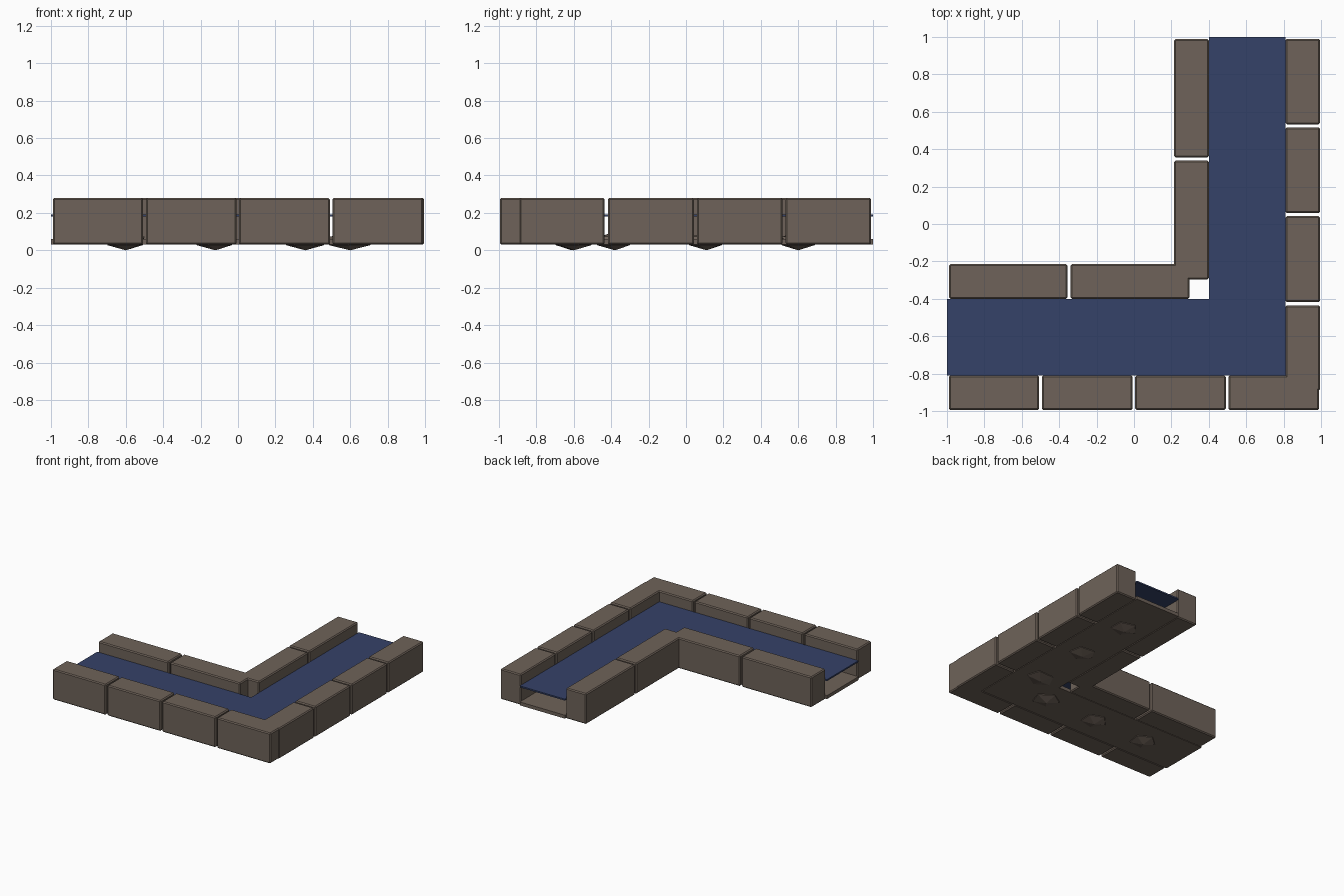
import bpy, bmesh, random
from mathutils import Matrix, Vector

if "Cube" in bpy.data.objects:
    bpy.data.objects.remove(bpy.data.objects["Cube"])

random.seed(4)


def material(name, rgb):
    m = bpy.data.materials.new(name)
    m.diffuse_color = (*rgb, 1)
    m.use_nodes = True
    m.node_tree.nodes["Principled BSDF"].inputs["Base Color"].default_value = m.diffuse_color
    return m


STONE = material("brown_stone", (0.158, 0.124, 0.100))
WATER = material("blue_water", (0.036, 0.054, 0.140))


def add_object(name, bm, mat):
    me = bpy.data.meshes.new(name)
    bmesh.ops.recalc_face_normals(bm, faces=bm.faces)
    bm.to_mesh(me)
    bm.free()
    me.materials.append(mat)
    ob = bpy.data.objects.new(name, me)
    bpy.context.collection.objects.link(ob)
    return ob


def block(name, x0, x1, y0, y1, z0=0.03, z1=0.28):
    bm = bmesh.new()
    centre = Vector((x0 + x1, y0 + y1, z0 + z1)) / 2
    size = Matrix.Diagonal((x1 - x0, y1 - y0, z1 - z0, 1))
    bmesh.ops.create_cube(bm, size=1, matrix=Matrix.Translation(centre) @ size)
    ob = add_object(name, bm, STONE)
    bev = ob.modifiers.new("worn_edges", 'BEVEL')
    bev.width = 0.008
    bev.segments = 1


def l_slab(name, z0, z1, mat):
    # Channel-wide slab following the corner
    outline = [(-1, -0.81), (0.81, -0.81), (0.81, 1), (0.4, 1), (0.4, -0.4), (-1, -0.4)]
    bm = bmesh.new()
    face = bm.faces.new([bm.verts.new((x, y, z0)) for x, y in outline])
    ext = bmesh.ops.extrude_face_region(bm, geom=[face], use_keep_orig=True)
    top = [v for v in ext["geom"] if isinstance(v, bmesh.types.BMVert)]
    bmesh.ops.translate(bm, verts=top, vec=(0, 0, z1 - z0))
    add_object(name, bm, mat)


# Outer walls
for i, (a, b) in enumerate([(-0.99, -0.507), (-0.493, -0.008), (0.006, 0.491), (0.504, 0.99)]):
    block(f"outer_front_block_{i}", a, b, -0.995, -0.81)
for i, (a, b) in enumerate([(-0.89, -0.435), (-0.418, 0.042), (0.058, 0.517), (0.533, 0.99)]):
    block(f"outer_side_block_{i}", 0.81, 0.995, a, b)

# Inner walls, overlapping at the corner
for i, (a, b) in enumerate([(-0.99, -0.355), (-0.339, 0.297)]):
    block(f"inner_front_block_{i}", a, b, -0.4, -0.215)
for i, (a, b) in enumerate([(-0.297, 0.339), (0.355, 0.99)]):
    block(f"inner_side_block_{i}", 0.215, 0.4, a, b)

# Channel bed and water
l_slab("channel_floor", 0.032, 0.06, STONE)
l_slab("water_surface", 0.18, 0.192, WATER)

# Faceted rocks poking through the bed
spots = [(-0.6, -0.61), (-0.12, -0.61), (0.36, -0.6), (0.6, -0.38), (0.6, 0.11), (0.6, 0.6)]
for i, (x, y) in enumerate(spots):
    bm = bmesh.new()
    bmesh.ops.create_icosphere(bm, subdivisions=1, radius=1)
    turn = Matrix.Rotation(random.uniform(-0.35, 0.35), 4, 'Z')
    size = Matrix.Diagonal((random.uniform(0.11, 0.14), 0.105, 0.05, 1))
    bm.transform(Matrix.Translation((x, y, 0.05)) @ turn @ size)
    add_object(f"bed_rock_{i}", bm, STONE)
